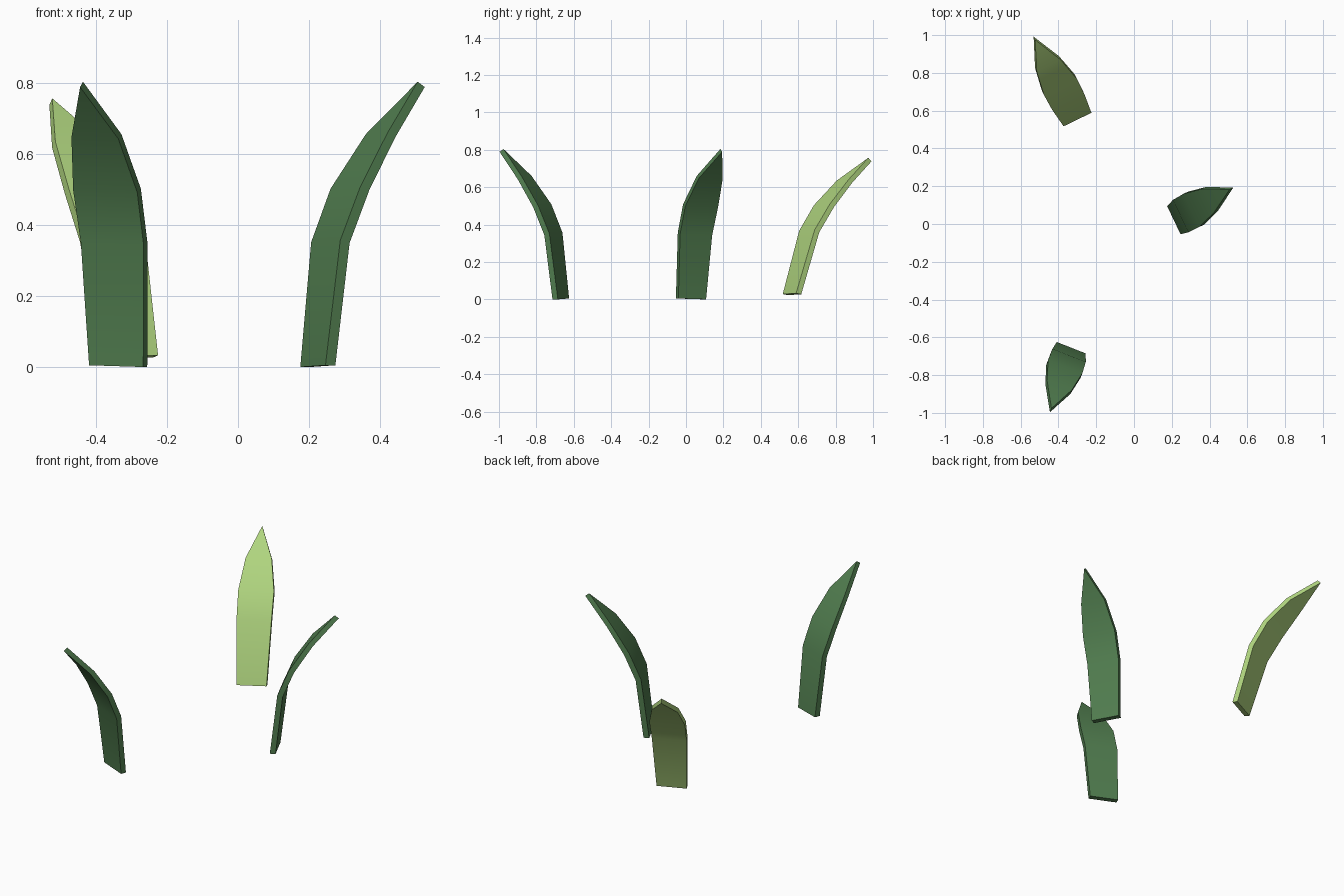
import bpy, bmesh, math
from mathutils import Matrix, Vector

if "Cube" in bpy.data.objects:
    bpy.data.objects.remove(bpy.data.objects["Cube"])


def material(name, rgb):
    m = bpy.data.materials.new(name)
    m.diffuse_color = (*rgb, 1)
    m.use_nodes = True
    m.node_tree.nodes["Principled BSDF"].inputs["Base Color"].default_value = m.diffuse_color
    return m


dark = material("dark green", (0.084, 0.21, 0.08))
light = material("light green", (0.43, 0.66, 0.21))

# Blade rows on the inner face: outward reach, height, sideways shift, half width
ROWS = [(0.0, 0.0, 0.0, 0.082),
        (0.042, 0.352, -0.004, 0.095),
        (0.105, 0.503, -0.007, 0.097),
        (0.206, 0.656, -0.014, 0.071),
        (0.337, 0.802, -0.020, 0.0)]
# Outward thickness offset (reach, height) for each row
OFFSETS = [(0.031, 0.0), (0.029, -0.008), (0.028, -0.010),
           (0.024, -0.013), (0.022, -0.015)]


def blade(name, mat, base, angle, tilt=0.0):
    """Curved pointed leaf blade bending outward along the given heading."""
    bm = bmesh.new()

    def row(r, z, s, w):
        sides = (s - w, s + w) if w else (s,)
        # local x = outward, local y = left of outward
        return [bm.verts.new((r, -k, z + 0.03 * k)) for k in sides]

    inner = [row(*p) for p in ROWS]
    outer = [row(r + dr, z + dz, s, w)
             for (r, z, s, w), (dr, dz) in zip(ROWS, OFFSETS)]
    n = len(ROWS)
    for i in range(n - 1):
        a, b, c, d = inner[i], inner[i + 1], outer[i], outer[i + 1]
        bm.faces.new([a[0], a[1]] + b[::-1])      # inner face
        bm.faces.new([c[1], c[0]] + d)            # outer face
        bm.faces.new([a[0], b[0], d[0], c[0]])    # side rims
        bm.faces.new([a[1], c[1], d[-1], b[-1]])
    bm.faces.new([inner[0][1], inner[0][0], outer[0][0], outer[0][1]])
    bmesh.ops.recalc_face_normals(bm, faces=bm.faces)
    bm.transform(Matrix.Translation(Vector(base))
                 @ Matrix.Rotation(math.radians(angle), 4, 'Z')
                 @ Matrix.Rotation(math.radians(tilt), 4, 'Y'))
    mesh = bpy.data.meshes.new(name)
    bm.to_mesh(mesh)
    bm.free()
    mesh.materials.append(mat)
    obj = bpy.data.objects.new(name, mesh)
    bpy.context.collection.objects.link(obj)
    bpy.ops.object.select_all(action='DESELECT')
    obj.select_set(True)
    bpy.context.view_layer.objects.active = obj
    bpy.ops.object.shade_smooth_by_angle(angle=math.radians(35))


# Three separate leaf blades
blade("right_leaf_blade", dark, (0.211, 0.020, 0.003), 25.6)
blade("front_leaf_blade", dark, (-0.332, -0.655, 0.003), -111.5)
blade("back_leaf_blade", light, (-0.299, 0.553, 0.031), 115.6, 10.5)
